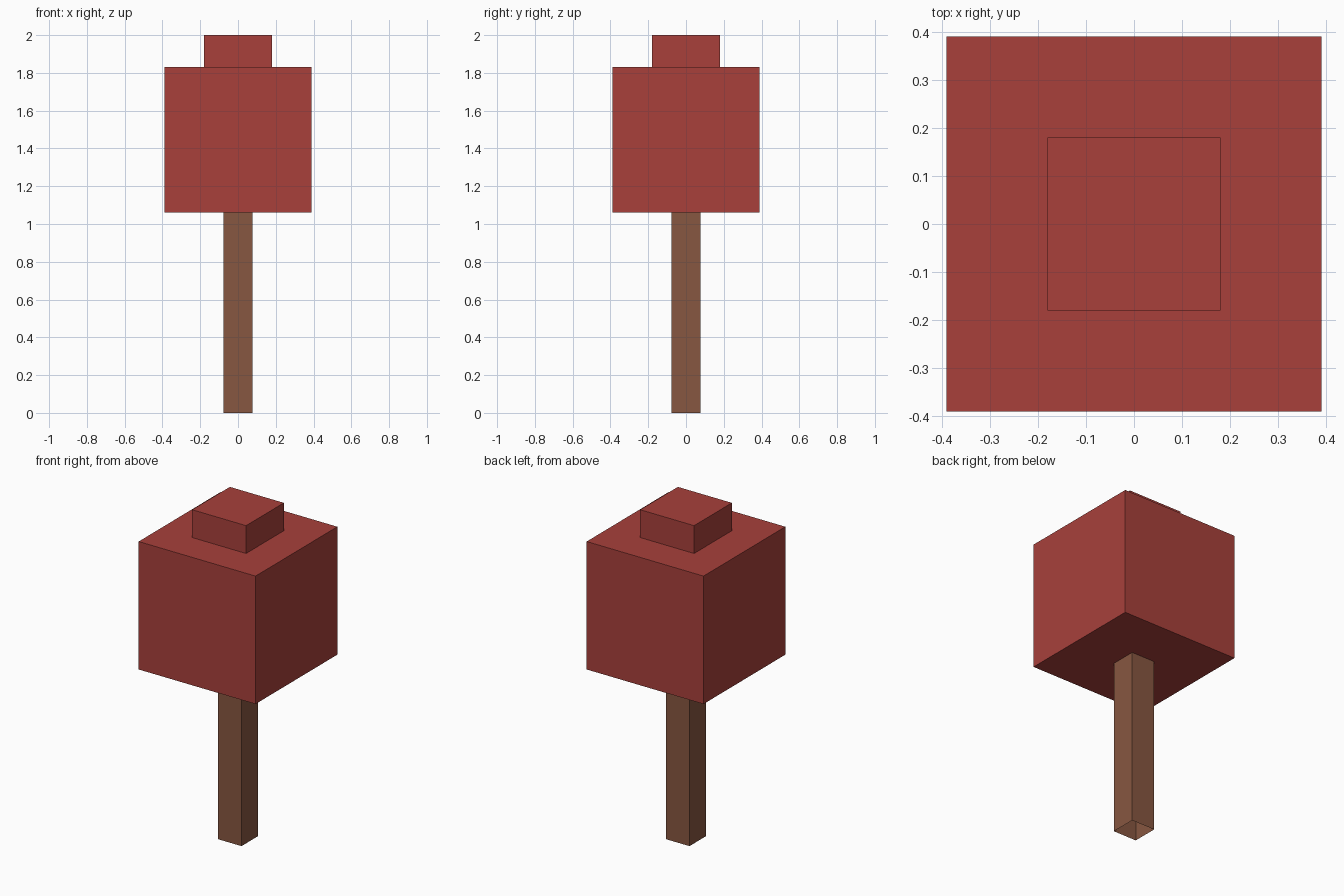
import bpy
import bmesh

if "Cube" in bpy.data.objects:
    bpy.data.objects.remove(bpy.data.objects["Cube"])


def linear(c):
    c /= 255
    return c / 12.92 if c <= 0.04045 else ((c + 0.055) / 1.055) ** 2.4


def material(name, rgb):
    m = bpy.data.materials.new(name)
    m.diffuse_color = (*[linear(c) for c in rgb], 1)
    m.use_nodes = True
    m.node_tree.nodes["Principled BSDF"].inputs["Base Color"].default_value = m.diffuse_color
    return m


def block(name, half, z0, z1, mat, open_top=False, open_bottom=False):
    """Square block centred on the z axis, optionally without end faces."""
    bm = bmesh.new()
    bmesh.ops.create_cube(bm, size=2)
    for v in bm.verts:
        v.co = (v.co.x * half, v.co.y * half, z1 if v.co.z > 0 else z0)
    bm.normal_update()
    ends = [f for f in bm.faces
            if (open_top and f.normal.z > 0.5) or (open_bottom and f.normal.z < -0.5)]
    bmesh.ops.delete(bm, geom=ends, context='FACES_ONLY')
    me = bpy.data.meshes.new(name)
    bm.to_mesh(me)
    bm.free()
    me.materials.append(mat)
    ob = bpy.data.objects.new(name, me)
    bpy.context.collection.objects.link(ob)
    return ob


leaf_red = material("leaf red", (168, 64, 59))
bark_brown = material("bark brown", (135, 87, 65))

# Trunk is an open-ended square tube
block("trunk", 0.078, 0.0, 1.06, bark_brown, open_top=True, open_bottom=True)
# Foliage: large cube with a small block on top
block("crown", 0.39, 1.06, 1.832, leaf_red)
block("crown_top", 0.18, 1.832, 2.0, leaf_red, open_bottom=True)
